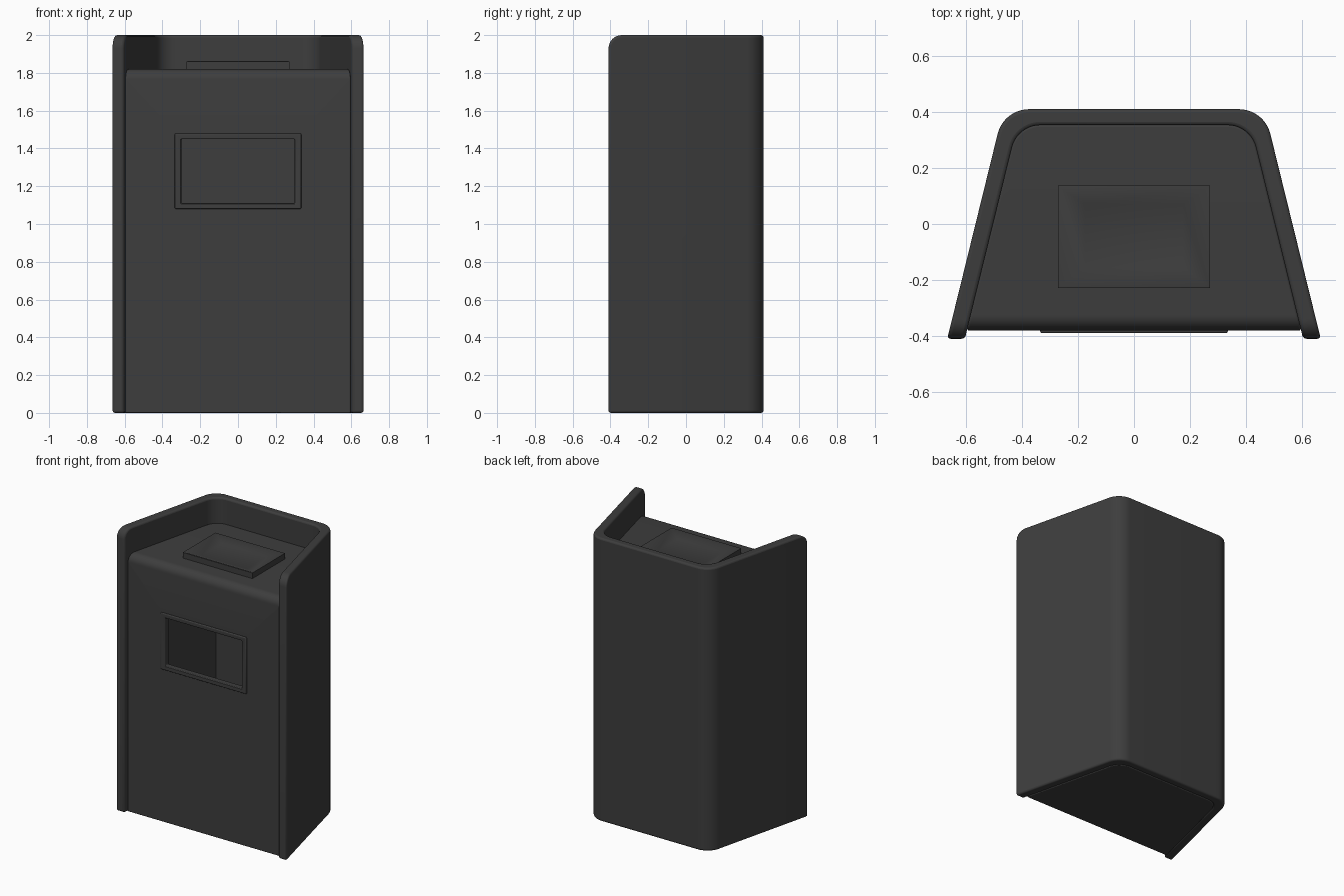
import bpy, bmesh, math
from mathutils import Vector

cube = bpy.data.objects.get("Cube")
if cube:
    bpy.data.objects.remove(cube, do_unlink=True)

mat = bpy.data.materials.new("charcoal_grey")
mat.use_nodes = True
colour = (0.047, 0.047, 0.047, 1)
mat.diffuse_color = colour
mat.node_tree.nodes["Principled BSDF"].inputs["Base Color"].default_value = colour

SLOPE = 0.246  # how much the sides draw in towards the back


def rounded_side(x_front, y_front, y_back, radius, steps=10):
    """Right half of a tapered outline, front to back, with a filleted rear corner."""
    corner = Vector((x_front - SLOPE * (y_back - y_front), y_back))
    pts = [Vector((x_front, y_front))]
    if radius == 0:
        return pts + [corner]
    turn = math.pi / 2 - math.atan(SLOPE)
    start = math.atan(SLOPE)
    tangent = radius * math.tan(turn / 2)
    centre = Vector((corner.x - tangent, y_back - radius))
    for i in range(steps + 1):
        a = start + turn * i / steps
        pts.append(centre + radius * Vector((math.cos(a), math.sin(a))))
    return pts


def mirrored(pts):
    return pts + [Vector((-p.x, p.y)) for p in reversed(pts)]


def finish(name, bm):
    bmesh.ops.recalc_face_normals(bm, faces=bm.faces)
    mesh = bpy.data.meshes.new(name)
    bm.to_mesh(mesh)
    bm.free()
    obj = bpy.data.objects.new(name, mesh)
    bpy.context.collection.objects.link(obj)
    mesh.materials.append(mat)
    return obj


def prism(outline, z0, z1):
    bm = bmesh.new()
    base = bm.faces.new([bm.verts.new((p.x, p.y, z0)) for p in outline])
    top = bmesh.ops.extrude_face_region(bm, geom=[base])["geom"]
    bmesh.ops.translate(bm, vec=(0, 0, z1 - z0),
                        verts=[v for v in top if isinstance(v, bmesh.types.BMVert)])
    return bm


def round_front_top(bm, y, z, radius):
    edges = [e for e in bm.edges
             if all(abs(v.co.y - y) < 1e-4 and abs(v.co.z - z) < 1e-4 for v in e.verts)]
    bmesh.ops.bevel(bm, geom=edges, offset=radius, segments=8, profile=0.5, affect="EDGES")


def soften(obj, width):
    mod = obj.modifiers.new("soft_edges", "BEVEL")
    mod.width, mod.segments = width, 3
    mod.limit_method, mod.angle_limit = "ANGLE", math.radians(40)


def cut(obj, cutter):
    mod = obj.modifiers.new("cut", "BOOLEAN")
    mod.operation, mod.object, mod.solver = "DIFFERENCE", cutter, "EXACT"
    cutter.hide_render = True
    cutter.hide_set(True)


def box(name, x, y0, y1, z0, z1):
    corners = [Vector(c) for c in ((-x, y0), (x, y0), (x, y1), (-x, y1))]
    return finish(name, prism(corners, z0, z1))


# Wrap-around outer shell, open at the front
outer = mirrored(rounded_side(0.667, -0.41, 0.41, 0.115))
inner = mirrored(rounded_side(0.604, -0.41, 0.353, 0.105))
bm = prism(outer + inner[::-1], 0, 2)
round_front_top(bm, -0.41, 2, 0.07)
shell = finish("outer_shell", bm)
soften(shell, 0.012)

# Hollow inner body with a rounded front top edge
bm = prism(mirrored(rounded_side(0.597, -0.38, 0.353, 0.105)), 0, 1.82)
round_front_top(bm, -0.38, 1.82, 0.055)
body = finish("body", bm)
soften(body, 0.006)
cut(body, finish("hollow_cutter",
                 prism(mirrored(rounded_side(0.56, -0.35, 0.32, 0)), 0.03, 1.78)))
cut(body, box("slot_cutter", 0.30, -0.45, -0.2, 1.11, 1.45))

# Raised frame around the front opening
frame = box("opening_frame", 0.335, -0.39, -0.35, 1.08, 1.48)
cut(frame, box("frame_cutter", 0.30, -0.45, -0.2, 1.11, 1.45))
soften(frame, 0.006)

# Raised tray on top with a shallow sloped dish
bm = bmesh.new()
rings = []
for x, y0, y1, z in ((0.272, -0.228, 0.137, 1.80), (0.272, -0.228, 0.137, 1.86),
                     (0.266, -0.222, 0.131, 1.862), (0.175, -0.155, 0.07, 1.835)):
    rings.append([bm.verts.new(c) for c in
                  ((-x, y0, z), (x, y0, z), (x, y1, z), (-x, y1, z))])
for low, high in zip(rings, rings[1:]):
    for i in range(4):
        j = (i + 1) % 4
        bm.faces.new((low[i], low[j], high[j], high[i]))
bm.faces.new(rings[0])
bm.faces.new(rings[-1])
tray = finish("top_tray", bm)

# Smooth shading that keeps the crisp edges
for obj in (shell, body, frame, tray):
    bpy.ops.object.select_all(action="DESELECT")
    obj.select_set(True)
    bpy.context.view_layer.objects.active = obj
    bpy.ops.object.shade_smooth_by_angle(angle=math.radians(35))
